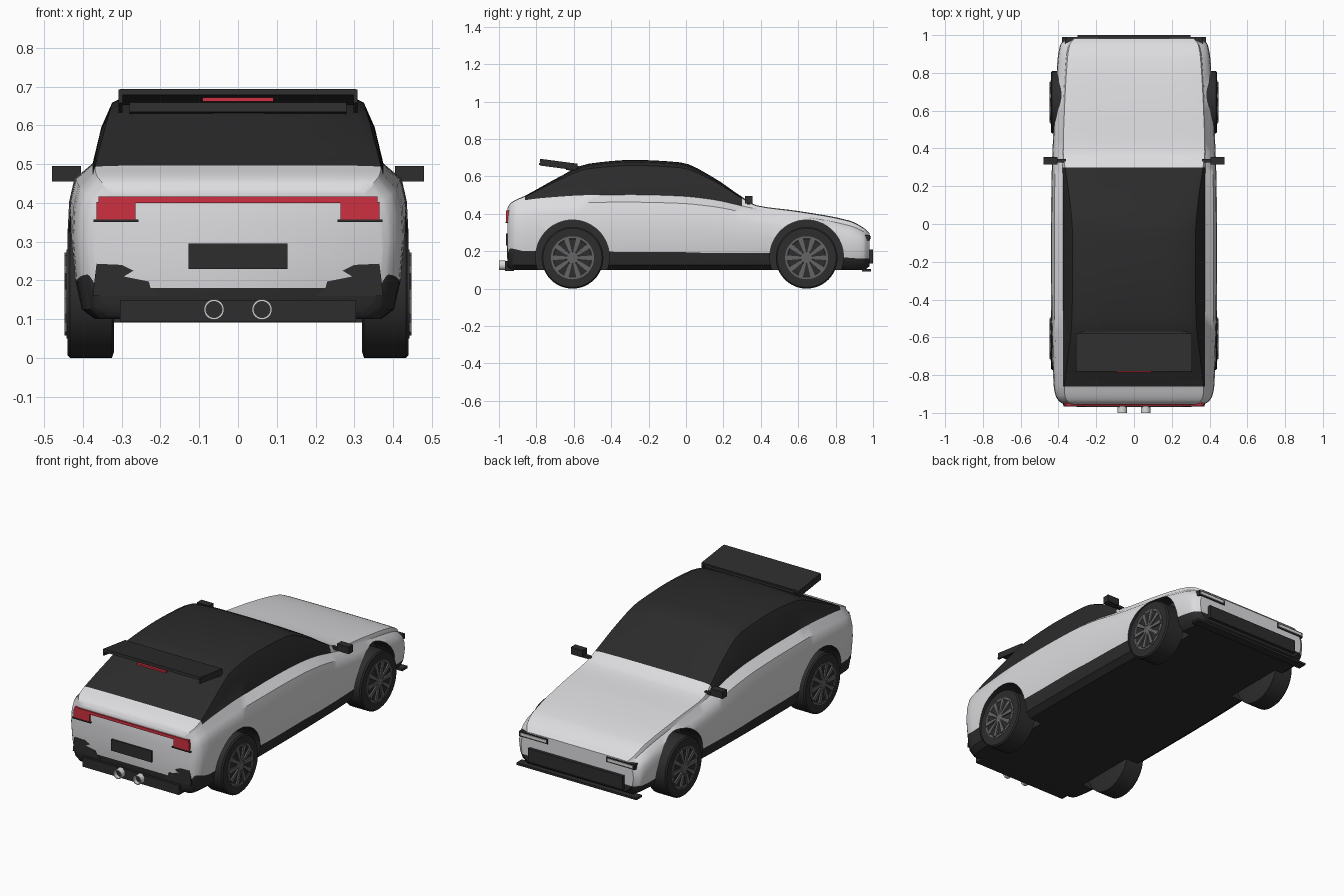
import bpy, bmesh, math
from mathutils import Vector

if "Cube" in bpy.data.objects:
    bpy.data.objects.remove(bpy.data.objects["Cube"])


def material(name, r, g, b):
    m = bpy.data.materials.new(name)
    m.diffuse_color = (r, g, b, 1)
    m.use_nodes = True
    m.node_tree.nodes["Principled BSDF"].inputs["Base Color"].default_value = m.diffuse_color
    return m


PAINT = material("silver_paint", .72, .72, .74)
TRIM = material("black_trim", .026, .026, .026)
GLASS = material("dark_glass", .024, .024, .024)
RIM = material("rim_grey", .13, .13, .13)
RED = material("light_red", .62, .03, .05)
CHROME = material("chrome", .7, .7, .7)


def add_object(name, bm, mats, smooth=None):
    bmesh.ops.recalc_face_normals(bm, faces=bm.faces)
    me = bpy.data.meshes.new(name)
    bm.to_mesh(me)
    bm.free()
    ob = bpy.data.objects.new(name, me)
    bpy.context.collection.objects.link(ob)
    for m in mats:
        me.materials.append(m)
    if smooth:
        smooth_object(ob, smooth)
    return ob


def smooth_object(ob, angle):
    bpy.ops.object.select_all(action='DESELECT')
    ob.select_set(True)
    bpy.context.view_layer.objects.active = ob
    bpy.ops.object.shade_smooth_by_angle(angle=math.radians(angle))


def box(name, x0, x1, y0, y1, z0, z1, mat, pitch=0):
    bm = bmesh.new()
    bmesh.ops.create_cube(bm, size=1)
    for v in bm.verts:
        v.co = Vector((v.co.x * (x1 - x0), v.co.y * (y1 - y0), v.co.z * (z1 - z0)))
    ob = add_object(name, bm, [mat])
    ob.location = ((x0 + x1) / 2, (y0 + y1) / 2, (z0 + z1) / 2)
    ob.rotation_euler.x = pitch
    return ob


def pair(name, x0, x1, *rest):
    box(name + "_right", x0, x1, *rest)
    box(name + "_left", -x1, -x0, *rest)


def lathe(name, profile, axis, loc, mats, steps=48, flip=1, slot=0):
    """Spin (distance along axis, radius) points into a closed round part."""
    bm = bmesh.new()
    rings = []
    for d, r in profile:
        ring = []
        for k in range(steps):
            a = 2 * math.pi * k / steps
            c, s = r * math.cos(a), r * math.sin(a)
            ring.append(bm.verts.new((d * flip, c, s) if axis == 'x' else (c, d, s)))
        rings.append(ring)
    for a, b in zip(rings, rings[1:]):
        for k in range(steps):
            j = (k + 1) % steps
            bm.faces.new((a[k], a[j], b[j], b[k]))
    bm.faces.new(rings[0])
    bm.faces.new(rings[-1])
    for f in bm.faces:
        f.material_index = slot
    ob = add_object(name, bm, mats, 35)
    ob.location = loc
    return ob


# body stations: y, half width, floor z, belt z, belt x, top z, trim line z
KEYS = [
    (-.955, .37, .12, .415, .33, .43, .18),
    (-.94, .395, .105, .44, .355, .455, .215),
    (-.91, .415, .1, .458, .37, .475, .21),
    (-.86, .425, .1, .473, .375, .497, .2),
    (-.7, .432, .1, .49, .375, .585, .2),
    (-.52, .437, .1, .5, .375, .668, .2),
    (-.28, .44, .1, .502, .375, .688, .195),
    (-.03, .44, .1, .495, .375, .675, .195),
    (.15, .438, .1, .475, .375, .592, .19),
    (.3, .435, .1, .442, .378, .49, .19),
    (.38, .432, .1, .425, .38, .445, .19),
    (.6, .422, .1, .39, .375, .415, .185),
    (.87, .405, .1, .338, .36, .365, .165),
    (.95, .39, .1, .305, .345, .325, .16),
    (.982, .355, .12, .28, .32, .295, .16),
]


def slope(i, c):
    if i in (0, len(KEYS) - 1):
        i = min(max(i, 1), len(KEYS) - 1)
        return (KEYS[i][c] - KEYS[i - 1][c]) / (KEYS[i][0] - KEYS[i - 1][0])
    a = (KEYS[i][c] - KEYS[i - 1][c]) / (KEYS[i][0] - KEYS[i - 1][0])
    b = (KEYS[i + 1][c] - KEYS[i][c]) / (KEYS[i + 1][0] - KEYS[i][0])
    return 2 * a * b / (a + b) if a * b > 0 else 0


def stations(sub=4):
    for i in range(len(KEYS) - 1):
        p, q = KEYS[i], KEYS[i + 1]
        h = q[0] - p[0]
        for k in range(sub):
            t = k / sub
            yield [p[0] + t * h] + [
                p[c] * (2 * t**3 - 3 * t**2 + 1) + q[c] * (3 * t**2 - 2 * t**3)
                + h * (slope(i, c) * (t**3 - 2 * t**2 + t) + slope(i + 1, c) * (t**3 - t**2))
                for c in range(1, 7)]
    yield list(KEYS[-1])


def half_section(w, zb, zbelt, xb, ztop, zt):
    dz, up = ztop - zbelt, zbelt - zt
    xr = xb - .27 * dz
    return [(0, zb), (.86 * w, zb), (.94 * w, zb + .025), (.98 * w, zt),
            (w, zt + .4 * up), (.99 * w, zt + .68 * up), (.955 * w + .002, zt + .87 * up),
            (xb, zbelt), (xb - .12 * dz, zbelt + .5 * dz), (xr, zbelt + .84 * dz),
            (xr - .035, zbelt + .94 * dz), (xr * .5, zbelt + .99 * dz), (0, ztop)]


# body shell with painted lower trim and glass canopy
bm = bmesh.new()
loops = []
for y, *vals in stations():
    half = half_section(*vals)
    pts = half + [(-x, z) for x, z in half[-2:0:-1]]
    loops.append((y, [bm.verts.new((x, y, z)) for x, z in pts]))
N = len(loops[0][1])
H = N // 2
for (ya, a), (yb, b) in zip(loops, loops[1:]):
    for k in range(N):
        j = (k + 1) % N
        f = bm.faces.new((a[k], a[j], b[j], b[k]))
        seg = min(k, N - 1 - k)
        ym = (ya + yb) / 2
        f.material_index = 1 if seg < 3 else 2 if seg >= 7 and -.86 < ym < .3 else 0
for y, r in (loops[0], loops[-1]):
    for k in range(H):
        f = bm.faces.new(list(dict.fromkeys((r[k], r[k + 1], r[(N - k - 1) % N], r[(N - k) % N]))))
        f.material_index = 1 if k < 3 else 0
SHELL = [PAINT, TRIM, GLASS]
body = add_object("body", bm, SHELL)

# wheel arches cut through the sides
WHEELS = [(s, y) for s in (1, -1) for y in (-.607, .645)]
for s, y in WHEELS:
    cutter = lathe("arch_cutter", [(.30, .197), (.55, .197)], 'x', (0, y, .17), SHELL, 64, s, 1)
    cutter.hide_render = True
    bpy.context.view_layer.objects.active = body
    mod = body.modifiers.new("arch", 'BOOLEAN')
    mod.operation, mod.solver, mod.object = 'DIFFERENCE', 'EXACT', cutter
    bpy.ops.object.modifier_apply(modifier=mod.name)
    bpy.data.objects.remove(cutter)
smooth_object(body, 35)

# wheels: tyre, rim disc and raised spokes
for s, y in WHEELS:
    tag = ("front" if y > 0 else "rear") + ("_right" if s > 0 else "_left")
    lathe("tyre_" + tag, [(.32, .15), (.325, .165), (.433, .165), (.44, .158), (.44, .117)],
          'x', (0, y, .165), [TRIM], 48, s)
    lathe("rim_" + tag, [(.425, .115), (.442, .115), (.442, .104), (.439, .1), (.439, .035),
                         (.447, .03), (.447, .005)], 'x', (0, y, .165), [RIM], 48, s)
    bm = bmesh.new()
    for k in range(10):
        a = 2 * math.pi * k / 10
        corners = []
        for d in (.436, .448):
            for r, t in ((.02, -.006), (.108, -.013), (.108, .013), (.02, .006)):
                corners.append(bm.verts.new((s * d, r * math.cos(a) - t * math.sin(a),
                                             r * math.sin(a) + t * math.cos(a))))
        bm.faces.new(corners[:4])
        bm.faces.new(corners[4:])
        for i in range(4):
            j = (i + 1) % 4
            bm.faces.new((corners[i], corners[j], corners[4 + j], corners[4 + i]))
    add_object("spokes_" + tag, bm, [RIM]).location = (0, y, .165)

# rear lights, plate and lower bumper
box("tail_light_bar", -.36, .36, -.963, -.93, .40, .417, RED)
pair("tail_light", .265, .365, -.963, -.925, .357, .402, RED)
pair("tail_light_trim", .257, .373, -.966, -.92, .351, .357, TRIM)
box("number_plate", -.128, .128, -.963, -.95, .23, .295, TRIM)
box("rear_diffuser", -.305, .305, -.968, -.92, .093, .148, TRIM)

# pointed dark corners on the rear bumper
for s, tag in ((1, "right"), (-1, "left")):
    bm = bmesh.new()
    outline = [(.2, .16), (.225, .178), (.23, .197), (.295, .21), (.27, .225), (.3, .24), (.365, .243), (.375, .16)]
    face = bm.faces.new([bm.verts.new((s * x, -.957, z)) for x, z in outline])
    ext = bmesh.ops.extrude_face_region(bm, geom=[face])
    for v in ext["geom"]:
        if isinstance(v, bmesh.types.BMVert):
            v.co.y += .008
    add_object("bumper_corner_" + tag, bm, [TRIM])

# twin exhausts
for s, tag in ((1, "right"), (-1, "left")):
    lathe("exhaust_" + tag, [(-.92, .02), (-.965, .02), (-.965, .026), (-1, .026), (-1, .021), (-.975, .021)],
          'y', (s * .062, 0, .125), [CHROME], 32)
    lathe("exhaust_bore_" + tag, [(-.978, .0208), (-.97, .0208)], 'y', (s * .062, 0, .125), [TRIM], 32)

# rear spoiler
box("spoiler_wing", -.305, .305, -.782, -.58, .665, .681, TRIM, -.13)
pair("spoiler_end", .298, .308, -.78, -.58, .645, .68, TRIM, -.13)
box("spoiler_mount", -.28, .28, -.64, -.57, .63, .66, TRIM, -.13)
box("brake_light", -.092, .092, -.785, -.765, .662, .672, RED)

# door mirrors
pair("mirror", .405, .48, .315, .355, .455, .495, TRIM)
pair("mirror_stalk", .36, .41, .325, .345, .45, .465, TRIM)

# front grille, splitter and headlights
box("front_grille", -.3, .3, .96, 1, .135, .21, TRIM)
box("front_splitter", -.38, .38, .94, .99, .092, .104, TRIM)
pair("headlight_frame", .185, .365, .95, .985, .258, .288, TRIM)
pair("headlight", .195, .355, .96, .988, .266, .281, CHROME)
